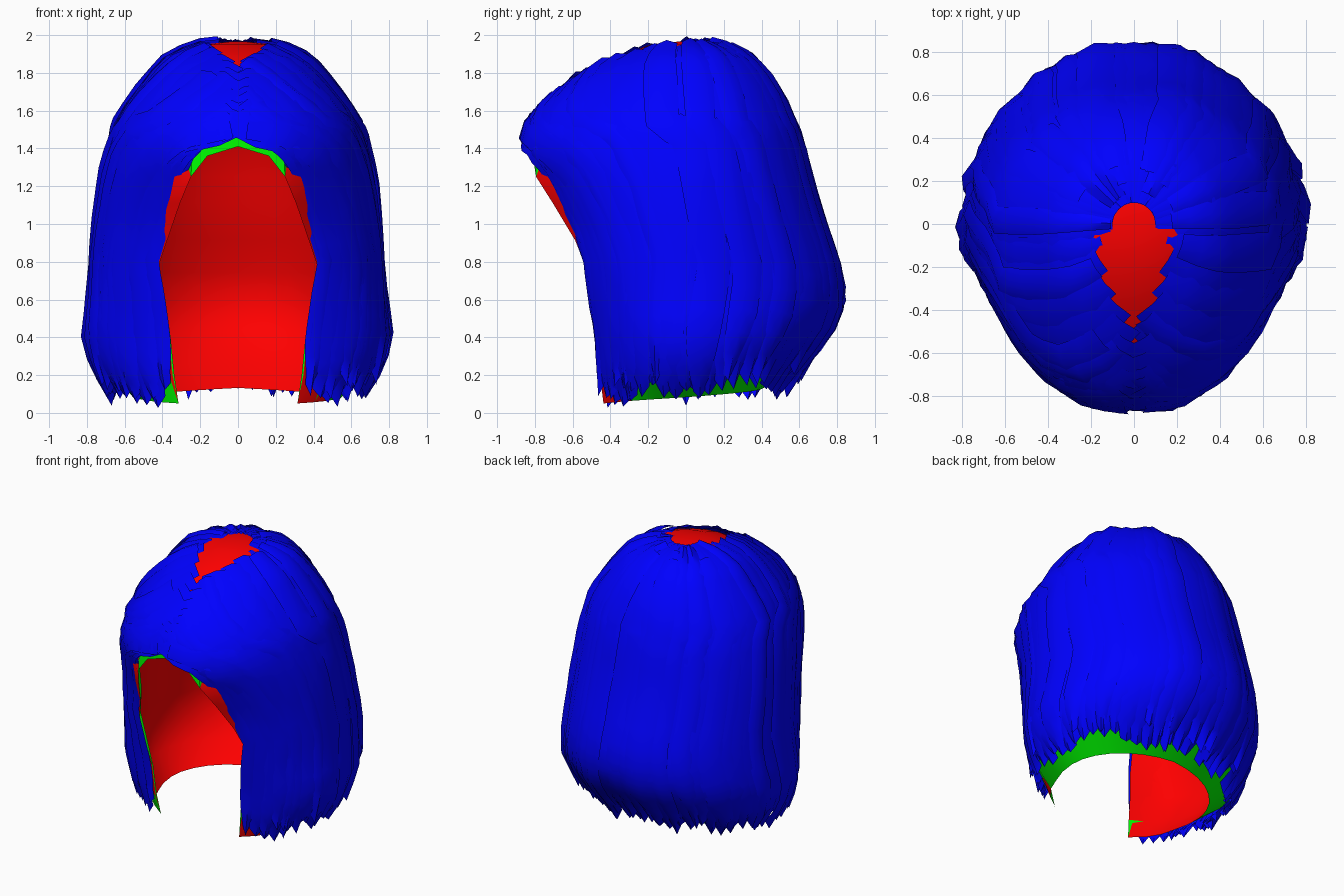
import bpy, bmesh, math, random
from mathutils import Vector

if "Cube" in bpy.data.objects:
    bpy.data.objects.remove(bpy.data.objects["Cube"])

random.seed(7)

# Hair silhouette by level: z, half width, front depth, back depth, half width of face opening
ROWS = [(1.985, .10, .10, .10, 0), (1.97, .24, .24, .22, 0), (1.90, .39, .42, .36, 0),
        (1.80, .48, .59, .46, 0), (1.66, .59, .77, .55, 0), (1.54, .66, .86, .60, 0),
        (1.49, .68, .86, .62, .17), (1.38, .71, .84, .655, .26), (1.23, .745, .75, .69, .32),
        (1.0, .77, .63, .76, .39), (.80, .785, .56, .83, .45), (.60, .80, .54, .865, .41),
        (.40, .825, .51, .80, .38), (.20, .78, .50, .66, .36), (.05, .66, .48, .52, .33)]
N = len(ROWS) - 1
APEX = 5      # row where the face opening starts
COLS = 12


def material(name, col):
    m = bpy.data.materials.new(name)
    m.diffuse_color = (*col, 1)
    m.use_nodes = True
    m.node_tree.nodes["Principled BSDF"].inputs["Base Color"].default_value = m.diffuse_color
    return m


def surf(t, a, side, off=0.0, inner=False):
    """Point on the hair: t runs crown to tip, a runs face edge (0) to nape (1)."""
    f = min(max(t, 0), 1) * N
    i = min(int(f), N - 1)
    z, w, yf, yb, xe = (p + (q - p) * (f - i) for p, q in zip(ROWS[i], ROWS[i + 1]))
    edge = math.asin(xe / w)
    yf /= math.cos(edge)
    phi = edge + (math.pi - edge) * a
    z += 0.09 * max(a, 0) * max(0, 1 - z / 0.6)
    if inner:
        z -= 0.13 * min(max((z - 0.4) / 0.9, 0), 1)
        w, yf, yb = max(w - .03 - .08 * min(a * 4, 1), .03), max(yf - .05, .03), max(yb - .11, .03)
    c = math.cos(phi)
    depth = yf if c > 0 else yb
    return Vector((side * (w + off) * math.sin(phi), -(depth + off) * c,
                   z + off * 0.4 * (z > 1.5)))


def finish(name, bm, mat, angle=40):
    me = bpy.data.meshes.new(name)
    bm.to_mesh(me)
    bm.free()
    ob = bpy.data.objects.new(name, me)
    bpy.context.collection.objects.link(ob)
    me.materials.append(mat)
    bpy.ops.object.select_all(action='DESELECT')
    ob.select_set(True)
    bpy.context.view_layer.objects.active = ob
    bpy.ops.object.shade_smooth_by_angle(angle=math.radians(angle))
    return ob


def add_grid(bm, pts, flip):
    vs = [[bm.verts.new(p) for p in row] for row in pts]
    for r0, r1 in zip(vs, vs[1:]):
        for k in range(len(r0) - 1):
            q = [r0[k], r1[k], r1[k + 1], r0[k + 1]]
            bm.faces.new(q[::-1] if flip else q)


red = material("red", (1, 0, 0))
green = material("green", (0, 1, 0))
blue = material("blue", (0, 0, 1))

OUT = -0.05       # scalp shell sits just under the strands
LAST = N - 1      # outer skin stops one row above the lining

# Red scalp shell: outer skin and inner lining, each closed at the crown
for name, off, inner, last in (("scalp_shell", OUT, False, LAST), ("inner_lining", 0, True, N)):
    bm = bmesh.new()
    for side in (1, -1):
        pts = [[surf(i / N, k / COLS, side, off, inner) for k in range(COLS + 1)]
               for i in range(last + 1)]
        add_grid(bm, pts, (side < 0) != inner)
    bmesh.ops.remove_doubles(bm, verts=bm.verts, dist=0.002)
    top = [e for e in bm.edges if e.is_boundary and min(v.co.z for v in e.verts) > 1.8]
    bmesh.ops.contextual_create(bm, geom=top)
    finish(name, bm, red)

# Green rim joining shell and lining around the face opening and the lower edge
bm = bmesh.new()
path = [(i, 0) for i in range(APEX, N + 1)] + [(N, k / COLS) for k in range(1, COLS + 1)]
for side in (1, -1):
    add_grid(bm, [[surf(min(i, LAST) / N, a, side, OUT), surf(i / N, a, side, 0, True)]
                  for i, a in path], side < 0)
bmesh.ops.remove_doubles(bm, verts=bm.verts, dist=0.001)
finish("edge_rim", bm, green)


# Blue strands: arched ribbons. Front ones leave the centre line and sweep round the face.
def strand(bm, side, a0, width, t1, lift, delay=0.0):
    ts = (APEX + .1) / N * max(0, 1 - a0 / 0.5) + delay
    steps = 20

    def centre(u):
        t = ts + (t1 - ts) * u
        sweep = math.sin(min(1, (t - ts + .03) / .33) * math.pi / 2) if a0 < 0.5 else 1
        blend = min(1, max(0, (a0 - 0.3) / 0.2))
        return t, a0 * (sweep + (1 - sweep) * blend)

    pts = []
    for s in range(steps + 1):
        u = s / steps
        t, a = centre(u)
        p = surf(t, a, side)
        tangent = surf(*centre(min(u + .03, 1)), side) - surf(*centre(max(u - .03, 0)), side)
        lo, hi = max(t - .03, 0), min(t + .03, 1)
        normal = (surf(hi, a, side) - surf(lo, a, side)).cross(
            surf(t, a + .03, side) - surf(t, a - .03, side)).normalized() * side
        across = normal.cross(tangent).normalized()
        half = width / 2 * min(1, .35 + (1 - u) * 5, .25 + (p.xy.length) * 1.6)
        row = []
        for c in (-1, 0, 1):
            drop = lift - (.022 if c else 0) + random.uniform(-.003, .003)
            q = p + across * half * c + normal * drop
            q.z = max(q.z, 0)
            row.append(q)
        if s == steps:
            row[1].z = max(row[1].z - random.uniform(.02, .06), 0)
        pts.append(row)
    add_grid(bm, pts, False)


bm = bmesh.new()
COUNT = 24
for side in (1, -1):
    for k in range(COUNT):
        a0 = .025 + .975 * k / (COUNT - 1)
        strand(bm, side, a0, random.uniform(.19, .24) * (.6 if k == 0 else 1),
               random.uniform(.95, 1), random.uniform(-.02, -.005))
    for k in range(14):
        strand(bm, side, random.uniform(.06, 1), random.uniform(.12, .2),
               random.uniform(.92, 1), random.uniform(-.004, .012), random.uniform(0, .1))
finish("hair_strands", bm, blue, 50)
